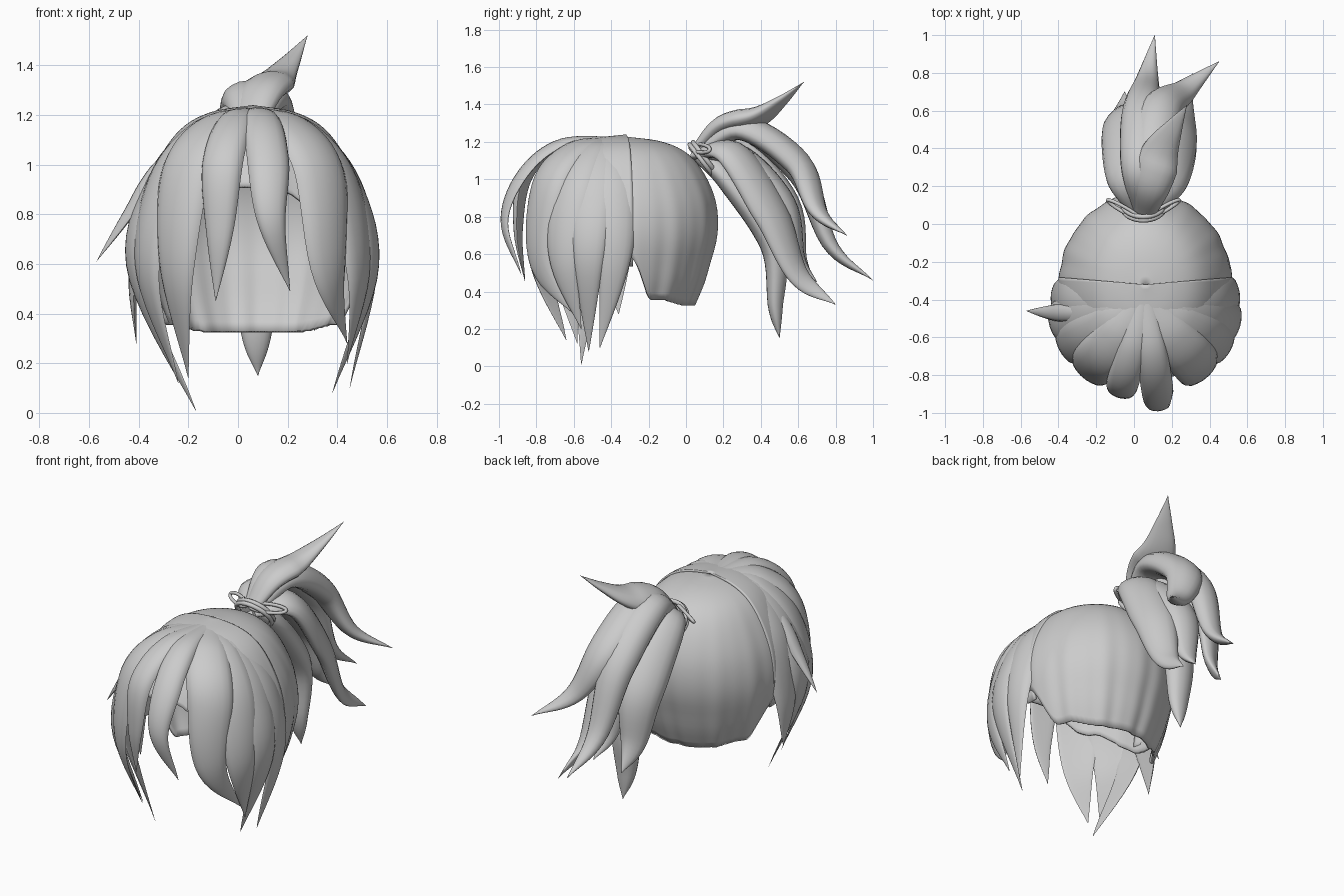
import bpy
import bmesh
from math import sin, cos, pi, radians
from mathutils import Vector

if "Cube" in bpy.data.objects:
    bpy.data.objects.remove(bpy.data.objects["Cube"])


def spline(pts, t):
    """Point at t (0..1) on a smooth curve through pts."""
    n = len(pts) - 1
    i = min(int(t * n), n - 1)
    f = t * n - i
    b, c = Vector(pts[i]), Vector(pts[i + 1])
    a = Vector(pts[i - 1]) if i > 0 else 2 * b - c
    d = Vector(pts[i + 2]) if i + 2 <= n else 2 * c - b
    return 0.5 * (2 * b + (c - a) * f + (2 * a - 5 * b + 4 * c - d) * f * f
                  + (3 * b - a - 3 * c + d) * f ** 3)


def step(a, lo, hi):
    x = min(max((a - lo) / (hi - lo), 0), 1)
    return x * x * (3 - 2 * x)


def smooth(ob):
    bpy.ops.object.select_all(action='DESELECT')
    ob.select_set(True)
    bpy.context.view_layer.objects.active = ob
    bpy.ops.object.shade_smooth_by_angle(angle=radians(50))


def finish(name, verts, faces):
    me = bpy.data.meshes.new(name)
    me.from_pydata(verts, [], faces)
    bm = bmesh.new()
    bm.from_mesh(me)
    bmesh.ops.remove_doubles(bm, verts=bm.verts, dist=1e-5)
    bm.to_mesh(me)
    bm.free()
    ob = bpy.data.objects.new(name, me)
    bpy.context.collection.objects.link(ob)
    smooth(ob)
    return ob


def lock(name, pts, width, thick, outward, belly=0.3, full=0.5, power=1.6):
    """Tapered strand: lens section swept along pts, wide side facing outward."""
    rings, sides = 30, 18
    verts, faces = [], []
    for i in range(rings + 1):
        t = i / rings
        p = spline(pts, t)
        tan = (spline(pts, min(t + 0.01, 1)) - spline(pts, max(t - 0.01, 0))).normalized()
        side = tan.cross(outward(p)).normalized()
        nor = side.cross(tan)
        grow = 0.5 + 0.5 * sin(min(t / 0.4, 1) * pi / 2)
        tip = 1 if t < full else max(1 - ((t - full) / (1 - full)) ** power, 0.01)
        w, h = width * grow * tip, thick * grow * tip
        for k in range(sides):
            a = 2 * pi * k / sides
            u, v = cos(a), sin(a)
            v *= h * (1 + 0.12 * cos(3 * pi * u)) if v > 0 else h * belly
            verts.append(p + side * (u * w) + nor * (v - (u * w) ** 2))
    for i in range(rings):
        for k in range(sides):
            j = (k + 1) % sides
            a, b = i * sides, (i + 1) * sides
            faces.append((a + k, a + j, b + j, b + k))
    faces.append(tuple(range(sides))[::-1])
    faces.append(tuple(range(rings * sides, (rings + 1) * sides)))
    return finish(name, verts, faces)


# Side profile shared by both domes: radius fraction, height
PROFILE = [(r, z, 0) for r, z in ((0, 1.22), (.35, 1.195), (.61, 1.135), (.81, 1.02),
                                  (.96, .86), (1, .68), (.91, .48), (.76, .31))]


def dome(name, rx, ry, lift, span, hem, ripple, boost):
    """Part of a head shell; ry > 0 faces back, ry < 0 faces front."""
    cols, rows = 96, 30
    verts, faces = [], []
    for i in range(cols + 1):
        az = radians(-span + 2 * span * i / cols)
        end = next((s / 200 for s in range(200)
                    if spline(PROFILE, s / 200).y < hem(abs(az))), 1)
        for j in range(rows + 1):
            t = end * j / rows
            r, z, _ = spline(PROFILE, t)
            r += boost * cos(az) ** 2 * sin(pi * min(t / .8, 1))
            r *= 1 + ripple * (j / rows) ** 2 * (sin(az * 15) + 0.5 * sin(az * 26 + 1))
            verts.append((.06 + rx * r * sin(az), -.32 + ry * r * cos(az), z + lift))
    for i in range(cols):
        for j in range(rows):
            a = i * (rows + 1) + j
            q = (a, a + 1, a + rows + 2, a + rows + 1)
            if j == 0:
                q = (0, a + 1, a + rows + 2)
            faces.append(q if ry < 0 else q[::-1])
    m = finish(name, verts, faces).modifiers.new("thickness", 'SOLIDIFY')
    m.thickness, m.offset = 0.016, 0


# Back cap and the shell under the fringe
dome("back_cap", .45, .46, 0, 104,
     lambda a: .33 + .03 * step(a, .5, 1.1) + .24 * step(a, 1.2, 1.55), .012, .09)
dome("fringe_shell", .45, -.54, .012, 94,
     lambda a: .9 - .15 * step(a, .2, .8) - .22 * step(a, .8, 1.5), .006, 0)


# Fringe locks fall from the parting, over the head ellipse, to a tip
def from_head(p):
    return Vector((p.x - .06, p.y + .42, max(p.z - .72, 0)))


def fringe(name, degrees, reach, tip, width):
    s, c = sin(radians(degrees)), cos(radians(degrees))

    def over(f, z):
        return (.06 + .475 * f * s, -.42 - .54 * f * c, z)
    path = [(.06 + .03 * s, -.38, 1.21), over(.47, 1.135 + .045 * c * c),
            over(.84, .92 + .1 * c * c), over(reach, max(.57, tip[2] + .28)), tip]
    lock(name, path, width, .04, from_head)


fringe("fringe_centre_left", -18, .92, (-.09, -.86, .45), .085)
fringe("fringe_centre_right", 9, 1.02, (.21, -.88, .49), .085)
SIDE = ((44, .94), (64, 1), (79, 1.02), (94, 1))
TIPS = {1: ((.44, -.6, .28), (.44, -.56, .2), (.38, -.52, .08), (.45, -.46, .1)),
        -1: ((-.2, -.64, .14), (-.24, -.58, .12), (-.17, -.56, .01), (-.41, -.36, .28))}
for sign, tips in TIPS.items():
    for k, ((deg, reach), tip) in enumerate(zip(SIDE, tips)):
        fringe(f"fringe_{'right' if sign > 0 else 'left'}_{k + 1}",
               sign * deg, reach, tip, .13)
lock("flyaway_left", [(-.15, -.45, 1.1), (-.31, -.47, .98), (-.43, -.47, .8),
                      (-.57, -.46, .61)], .05, .04, from_head)


# Ponytail locks rise from the tie to an arch, bend over and sweep to a tip
def from_tail(p):
    return Vector(((p.x - .08) * 2, p.y - .15, p.z - .6))


def tail(name, arch, bend, tip, width, thick=.075):
    b, t = Vector(bend), Vector(tip)
    hang = b.lerp(t, .42)
    hang.z = b.z + (t.z - b.z) * .68
    lock(name, [(.05, .06, 1.13), arch, b, hang, t], width, thick, from_tail,
         belly=.9, full=.45, power=1.3)


tail("tail_top", (.1, .3, 1.27), (.14, .6, 1.08), (.45, .86, .7), .12)
tail("tail_middle", (.03, .3, 1.27), (.04, .61, 1.03), (.11, 1, .46), .11)
tail("tail_right", (.18, .25, 1.14), (.24, .46, .82), (.31, .8, .33), .13, .06)
tail("tail_under", (.07, .23, .99), (.07, .46, .65), (.08, .5, .15), .11)
tail("tail_left", (-.04, .26, 1.18), (-.07, .53, .87), (-.05, .7, .42), .13, .06)
tail("tail_inner", (.09, .28, 1.12), (.1, .52, .86), (.14, .7, .45), .12)
lock("tail_spike", [(.05, .06, 1.15), (.08, .2, 1.28), (.14, .38, 1.335),
                    (.21, .51, 1.42), (.28, .63, 1.52)], .12, .06,
     lambda p: Vector((-.35, -.35, .8)), belly=.9, full=.4, power=1)


# Hair tie: two wrapped cords and a small loop on each side
def cord(name, centre, ax, ay, depth):
    cu = bpy.data.curves.new(name, 'CURVE')
    cu.dimensions, cu.bevel_depth, cu.bevel_resolution = '3D', depth, 2
    sp = cu.splines.new('POLY')
    sp.points.add(31)
    for k, q in enumerate(sp.points):
        p = Vector(centre) + Vector(ax) * cos(k * pi / 16) + Vector(ay) * sin(k * pi / 16)
        q.co = (*p, 1)
    sp.use_cyclic_u = True
    ob = bpy.data.objects.new(name, cu)
    bpy.context.collection.objects.link(ob)
    bpy.ops.object.select_all(action='DESELECT')
    ob.select_set(True)
    bpy.context.view_layer.objects.active = ob
    bpy.ops.object.convert(target='MESH')
    smooth(bpy.context.object)


for k in range(2):
    cord(f"tie_wrap_{k + 1}", (.05, .085 + .018 * k, 1.1 + .012 * k),
         (.11, 0, 0), (0, .065, -.085), .013)
for s, nm in ((-1, "left"), (1, "right")):
    cord(f"tie_loop_{nm}", (.05 + s * .1, .075, 1.165),
         (s * .09, .05, -.01), (0, .015, .02), .01)
